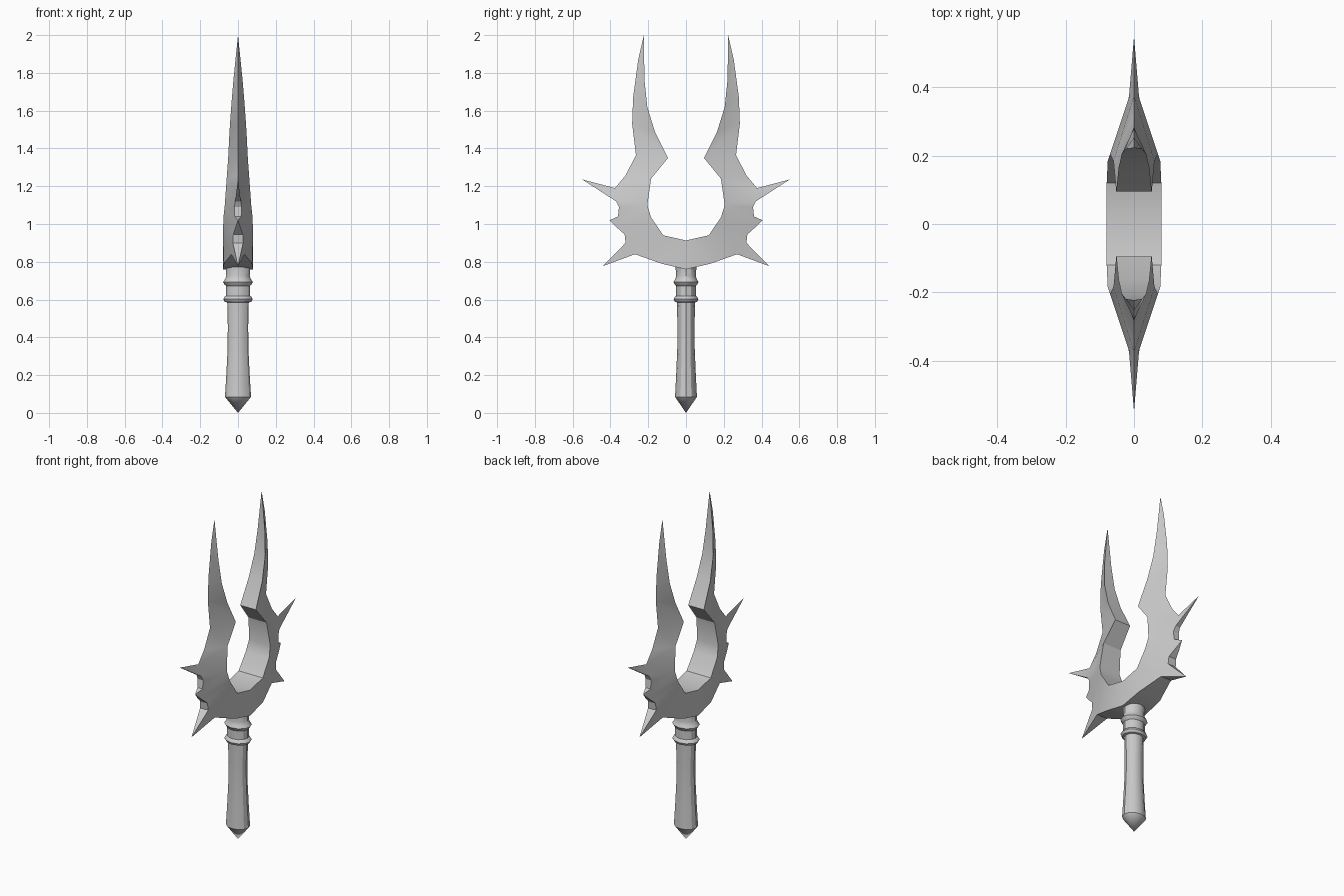
import bpy, bmesh, math
from mathutils import Vector

cube = bpy.data.objects.get("Cube")
if cube:
    bpy.data.objects.remove(cube)

grey = bpy.data.materials.new("plain grey")
grey.use_nodes = True
colour = (0.6, 0.6, 0.6, 1)
grey.diffuse_color = colour
grey.node_tree.nodes["Principled BSDF"].inputs["Base Color"].default_value = colour


def finish(name, bm, angle):
    bmesh.ops.remove_doubles(bm, verts=bm.verts, dist=0.0005)
    bmesh.ops.recalc_face_normals(bm, faces=bm.faces)
    mesh = bpy.data.meshes.new(name)
    bm.to_mesh(mesh)
    bm.free()
    ob = bpy.data.objects.new(name, mesh)
    bpy.context.collection.objects.link(ob)
    mesh.materials.append(grey)
    bpy.ops.object.select_all(action='DESELECT')
    ob.select_set(True)
    bpy.context.view_layer.objects.active = ob
    bpy.ops.object.shade_smooth_by_angle(angle=math.radians(angle))
    return ob


# Forked head: each station pairs an inner-edge point with its outer-edge
# points, as (y, z, half thickness), from the bottom up to the blade tip
stations = [
    ((0, .913, .08), [(0, .76, .08)]),
    ((.12, .94, .08), [(.13, .79, .075)]),
    ((.185, 1.035, .077), [(.27, .84, .035), (.32, .9, .027), (.325, .945, .025)]),
    ((.205, 1.1, .07), [(.37, .985, .012), (.36, 1.04, .017), (.355, 1.09, .019), (.37, 1.12, .015)]),
    ((.185, 1.24, .06), [(.376, 1.19, 0), (.32, 1.257, 0)]),
    ((.095, 1.35, .052), [(.265, 1.365, 0)]),
    ((.165, 1.49, .045), [(.285, 1.53, 0)]),
    ((.205, 1.62, .036), [(.28, 1.67, 0)]),
    ((.22, 1.765, .024), [(.253, 1.87, 0)]),
    ((.223, 2, 0), [(.223, 2, 0)]),
]
# Spikes: tip keyed by the outer-edge segment it grows from
spikes = {1: (.44, .777, 0), 4: (.405, 1.02, 0), 7: (.55, 1.236, 0)}
spikes = {k + 1: tip for k, tip in spikes.items()}

bm = bmesh.new()


def face(points):
    unique = []
    for p in points:
        if p not in unique:
            unique.append(p)
    if len(unique) > 2:
        bm.faces.new([bm.verts.new(p) for p in unique])


def at(p, side):
    return (side * p[2], p[0], p[1])


def rim(a, b):
    face([at(a, 1), at(b, 1), at(b, -1), at(a, -1)])


inner = [s[0] for s in stations]
outer = [p for s in stations for p in s[1]]
for a, b in zip(inner, inner[1:]):
    rim(a, b)
for i, (a, b) in enumerate(zip(outer, outer[1:])):
    tip = spikes.get(i)
    if tip:
        rim(a, tip)
        rim(tip, b)
        for side in (1, -1):
            face([at(a, side), at(tip, side), at(b, side)])
    else:
        rim(a, b)
for side in (1, -1):
    for i, (pin, pouts) in enumerate(stations):
        for a, b in zip(pouts, pouts[1:]):
            face([at(pin, side), at(a, side), at(b, side)])
        if i + 1 < len(stations):
            nin, nouts = stations[i + 1]
            face([at(pin, side), at(pouts[-1], side), at(nouts[0], side)])
            face([at(pin, side), at(nouts[0], side), at(nin, side)])

# Mirror the half head to the other side
half = list(bm.verts) + list(bm.edges) + list(bm.faces)
bmesh.ops.mirror(bm, geom=half, axis='Y', merge_dist=0.0005)
finish("forked_head", bm, 30)

# Handle: slightly oval lathe with a pointed pommel and two collars
profile = [(0, 0), (.069, .085), (.062, .2), (.055, .34), (.054, .46), (.057, .585),
           (.07, .588), (.078, .602), (.07, .616), (.063, .62), (.063, .672),
           (.07, .678), (.079, .692), (.068, .708), (.062, .725), (.066, .775), (0, .8)]
bm = bmesh.new()
verts = [bm.verts.new((r, 0, z)) for r, z in profile]
edges = [bm.edges.new(pair) for pair in zip(verts, verts[1:])]
bmesh.ops.spin(bm, geom=verts + edges, cent=(0, 0, 0), axis=(0, 0, 1),
               angle=2 * math.pi, steps=12)
bmesh.ops.scale(bm, vec=Vector((1, .84, 1)), verts=bm.verts)
finish("handle", bm, 32)
